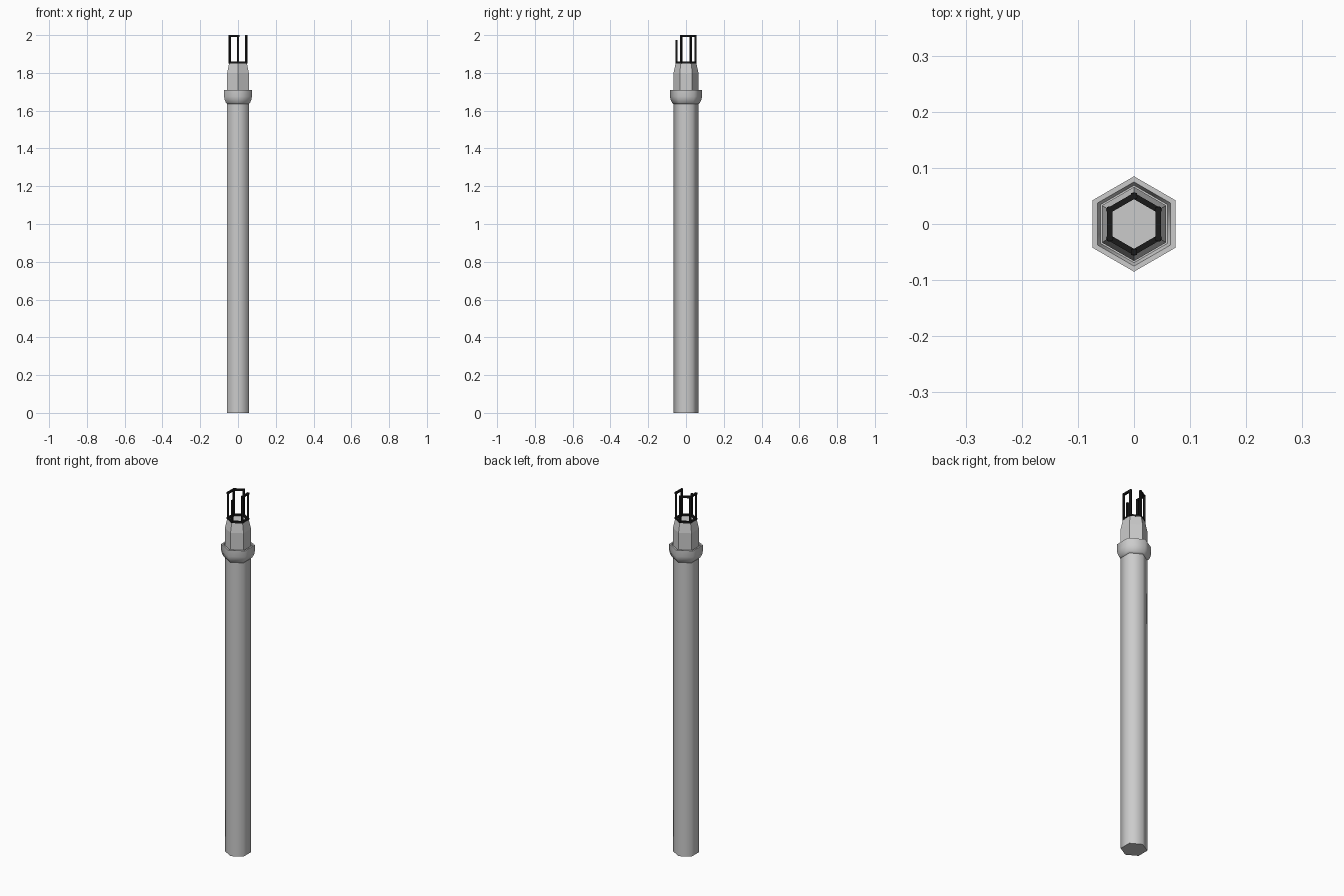
import bpy, bmesh, math
from mathutils import Vector

if "Cube" in bpy.data.objects:
    bpy.data.objects.remove(bpy.data.objects["Cube"])


def hex_point(r, i, z):
    a = math.radians(30 + 60 * i)
    return Vector((r * math.cos(a), r * math.sin(a), z))


def make_object(name, bm):
    bmesh.ops.recalc_face_normals(bm, faces=bm.faces)
    mesh = bpy.data.meshes.new(name)
    bm.to_mesh(mesh)
    bm.free()
    ob = bpy.data.objects.new(name, mesh)
    bpy.context.collection.objects.link(ob)
    return ob


def hex_lathe(name, profile, smooth=None):
    """Sweep (radius, z) pairs around six sides and cap both ends."""
    bm = bmesh.new()
    rings = [[bm.verts.new(hex_point(r, i, z)) for i in range(6)] for r, z in profile]
    for a, b in zip(rings, rings[1:]):
        for i in range(6):
            j = (i + 1) % 6
            bm.faces.new((a[i], a[j], b[j], b[i]))
    bm.faces.new(rings[0])
    bm.faces.new(rings[-1])
    ob = make_object(name, bm)
    if smooth:
        bpy.ops.object.select_all(action='DESELECT')
        ob.select_set(True)
        bpy.context.view_layer.objects.active = ob
        bpy.ops.object.shade_smooth_by_angle(angle=math.radians(smooth))
    return ob


# Long hexagonal handle
hex_lathe("shaft", [(0.066, 0), (0.066, 1.65)], 65)

# Flared collar with a shallow recess in its top
hex_lathe("collar", [(0.066, 1.635), (0.074, 1.642), (0.082, 1.66), (0.085, 1.675),
                     (0.085, 1.71), (0.075, 1.71), (0.069, 1.69)], 65)

# Faceted neck, tapering at the top
hex_lathe("neck", [(0.066, 1.68), (0.066, 1.80), (0.055, 1.85)])

# Open black cage: base ring, six posts and a broken top ring
black = bpy.data.materials.new("black")
black.diffuse_color = (0.01, 0.01, 0.01, 1)
black.use_nodes = True
black.node_tree.nodes["Principled BSDF"].inputs["Base Color"].default_value = black.diffuse_color
R, T, BASE, TOP = 0.050, 0.010, 1.855, 1.995
heights = [TOP, TOP, TOP, TOP, 1.97, TOP]
cage = bmesh.new()


def bar(a, b, outward):
    d = (b - a).normalized()
    u = outward.normalized() * T / 2
    v = d.cross(outward).normalized() * T / 2
    a, b = a - d * T / 2, b + d * T / 2
    ends = [[cage.verts.new(p + s * u + t * v)
             for s, t in ((-1, -1), (1, -1), (1, 1), (-1, 1))] for p in (a, b)]
    for i in range(4):
        j = (i + 1) % 4
        cage.faces.new((ends[0][i], ends[0][j], ends[1][j], ends[1][i]))
    for e in ends:
        cage.faces.new(e)


def rail(i, z):
    a, b = hex_point(R, i, z), hex_point(R, i + 1, z)
    mid = (a + b) / 2
    bar(a, b, Vector((mid.x, mid.y, 0)))


for i in range(6):
    bar(hex_point(R, i, BASE), hex_point(R, i, heights[i]), hex_point(1, i, 0))
    rail(i, BASE)
for i in (1, 2, 5):
    rail(i, TOP)
make_object("cage", cage).data.materials.append(black)
